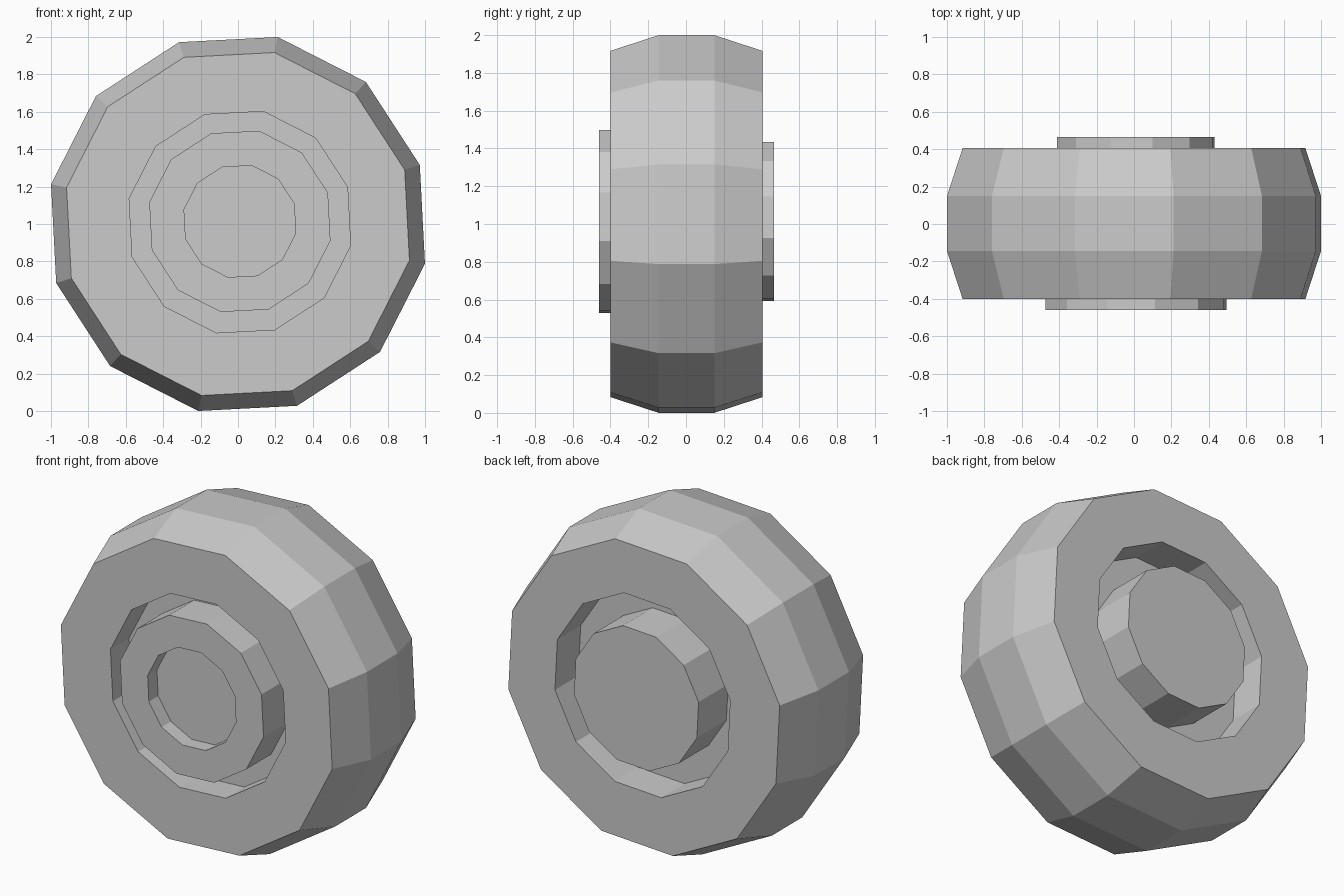
import bpy, math

if "Cube" in bpy.data.objects:
    bpy.data.objects.remove(bpy.data.objects["Cube"])

SIDES = 12
PHASE = math.radians(18)


def lathe(name, profile, cx, cz, closed=False):
    """Revolve (radius, y) points around the y axis; open profiles get end caps."""
    verts, faces = [], []
    n = len(profile)
    for r, y in profile:
        for i in range(SIDES):
            a = PHASE + math.tau * i / SIDES
            verts.append((cx + r * math.cos(a), y, cz + r * math.sin(a)))
    for k in range(n if closed else n - 1):
        a0, b0 = k * SIDES, (k + 1) % n * SIDES
        for i in range(SIDES):
            j = (i + 1) % SIDES
            faces.append((a0 + i, a0 + j, b0 + j, b0 + i))
    if not closed:
        faces.append(tuple(reversed(range(SIDES))))
        faces.append(tuple(range((n - 1) * SIDES, n * SIDES)))
    mesh = bpy.data.meshes.new(name)
    mesh.from_pydata(verts, [], faces)
    # Recalculate outward normals
    import bmesh
    bm = bmesh.new()
    bm.from_mesh(mesh)
    bmesh.ops.recalc_face_normals(bm, faces=bm.faces)
    bm.to_mesh(mesh)
    bm.free()
    obj = bpy.data.objects.new(name, mesh)
    bpy.context.collection.objects.link(obj)
    return obj


# Tyre with bevelled tread, stepped rim and wheel hub as one turned body:
# front recess -> front hub -> front groove -> tread -> back groove -> back hub
wheel = lathe("wheel", [
    (0.305, -0.37), (0.305, -0.46),
    (0.495, -0.46), (0.495, -0.22),
    (0.605, -0.22), (0.605, -0.40),
    (0.937, -0.40), (1.022, -0.145), (1.022, 0.15), (0.937, 0.405),
    (0.605, 0.405), (0.605, 0.18),
    (0.43, 0.18), (0.43, 0.465),
], 0.0, 1.0)

# Nudge the inner rings to the slightly offset hub axis
for v in wheel.data.vertices:
    if math.hypot(v.co.x, v.co.z - 1.0) < 0.7:
        v.co.x += 0.01
        v.co.z += 0.014 if math.hypot(v.co.x, v.co.z - 1.0) < 0.55 else 0.01
